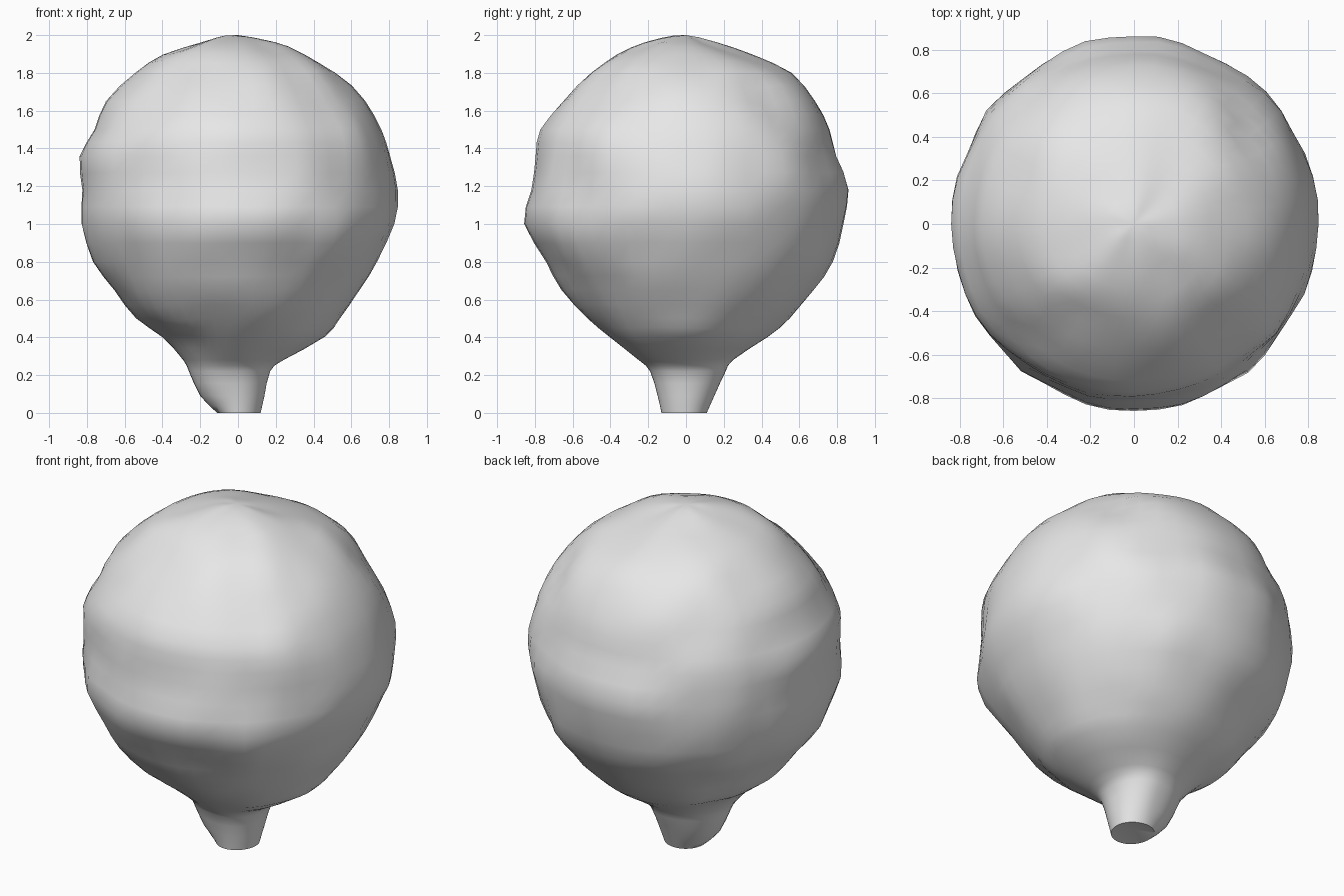
import bpy
import bmesh
import math
from mathutils import Vector, noise

cube = bpy.data.objects.get("Cube")
if cube:
    bpy.data.objects.remove(cube, do_unlink=True)

SEGMENTS = 48
STEPS = 2

# Profile rows: height, then reach toward left, back, right and front
PROFILE = [
    (0.0, .12, .11, .11, .13),
    (0.09, .14, .15, .2, .15),
    (0.22, .17, .21, .26, .19),
    (0.28, .24, .25, .29, .25),
    (0.4, .46, .43, .4, .4),
    (0.5, .54, .55, .54, .52),
    (0.65, .64, .67, .65, .66),
    (0.8, .74, .78, .77, .74),
    (1.0, .83, .83, .83, .86),
    (1.18, .845, .86, .83, .82),
    (1.36, .81, .8, .84, .8),
    (1.5, .76, .76, .76, .77),
    (1.65, .67, .68, .7, .65),
    (1.8, .52, .56, .54, .5),
    (1.9, .35, .36, .4, .37),
    (1.96, .2, .18, .2, .23),
    (1.99, .08, .07, .08, .08),
]


def smooth_rows(rows):
    """Refine the profile with a Catmull-Rom curve."""
    result = []
    for i in range(len(rows) - 1):
        a, b = rows[max(i - 1, 0)], rows[i]
        c, d = rows[i + 1], rows[min(i + 2, len(rows) - 1)]
        for step in range(STEPS):
            t = step / STEPS
            result.append([
                q + t / 2 * (r - p + t * (2 * p - 5 * q + 4 * r - s
                                          + t * (3 * (q - r) + s - p)))
                for p, q, r, s in zip(a, b, c, d)])
    result.append(list(rows[-1]))
    return result


def reach(row, angle):
    """Blend the four side reaches around the axis."""
    x, y = math.cos(angle), math.sin(angle)
    along_x = row[1] if x > 0 else row[3]
    along_y = row[2] if y > 0 else row[4]
    return along_x * x * x + along_y * y * y


def lump(point, angle):
    """Soft uneven bumps, gentler along the main axes and on the stem."""
    strength = 0.03 * min(1, max(0, (point.z - 0.2) * 3))
    strength *= 0.4 + 0.6 * math.sin(2 * angle) ** 2
    return strength * noise.noise(point * 4)


# Lumpy ball flowing down into its stem
bm = bmesh.new()
rings = []
for row in smooth_rows(PROFILE):
    ring = []
    for k in range(SEGMENTS):
        angle = math.tau * k / SEGMENTS
        radius = reach(row, angle)
        point = Vector((radius * math.cos(angle),
                        radius * math.sin(angle), row[0]))
        outward = (point - Vector((0, 0, 1.15))).normalized()
        ring.append(bm.verts.new(point + outward * lump(point, angle)))
    rings.append(ring)

for lower, upper in zip(rings, rings[1:]):
    for k in range(SEGMENTS):
        n = (k + 1) % SEGMENTS
        bm.faces.new((lower[k], lower[n], upper[n], upper[k]))

# Close the crown and the slightly hollow stem end
crown = bm.verts.new((0, 0, 2.0))
hollow = bm.verts.new((0, 0, 0.02))
for k in range(SEGMENTS):
    n = (k + 1) % SEGMENTS
    bm.faces.new((rings[-1][k], rings[-1][n], crown))
    bm.faces.new((rings[0][n], rings[0][k], hollow))
bmesh.ops.recalc_face_normals(bm, faces=bm.faces[:])

mesh = bpy.data.meshes.new("lumpy_ball_with_stem")
bm.to_mesh(mesh)
bm.free()
ball = bpy.data.objects.new("lumpy_ball_with_stem", mesh)
bpy.context.collection.objects.link(ball)

# Plain grey material
grey = bpy.data.materials.new("light grey")
grey.use_nodes = True
colour = (0.8, 0.8, 0.8, 1)
grey.diffuse_color = colour
for node in grey.node_tree.nodes:
    if node.type == "BSDF_PRINCIPLED":
        node.inputs["Base Color"].default_value = colour
mesh.materials.append(grey)

# Smooth shading, keeping the stem rim crisp
bpy.ops.object.select_all(action="DESELECT")
ball.select_set(True)
bpy.context.view_layer.objects.active = ball
bpy.ops.object.shade_smooth_by_angle(angle=math.radians(60))
